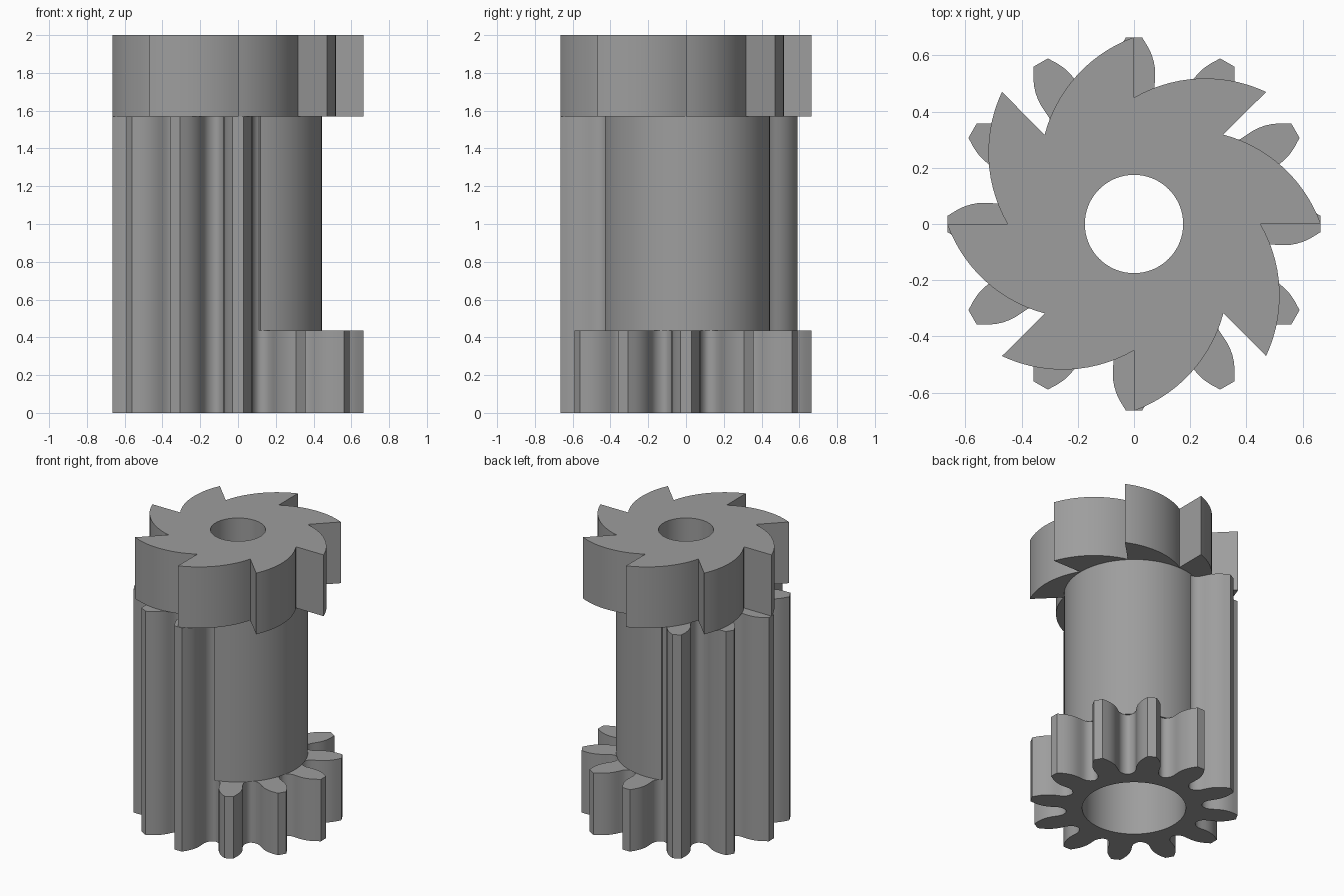
import bpy
import math
from mathutils import Vector, Matrix

if "Cube" in bpy.data.objects:
    bpy.data.objects.remove(bpy.data.objects["Cube"])

GEAR_TOP, BODY_TOP, TOP = 0.435, 1.57, 2.0
SHAFT_R = 0.445

steel = bpy.data.materials.new("grey steel")
steel.diffuse_color = (0.34, 0.34, 0.34, 1)
steel.use_nodes = True
steel.node_tree.nodes["Principled BSDF"].inputs["Base Color"].default_value = steel.diffuse_color


def circle(r, n=96):
    return [(r * math.cos(2 * math.pi * i / n), r * math.sin(2 * math.pi * i / n)) for i in range(n)]


def plate(name, outline, bore, z0, z1):
    """Extrude an outline with a round bore between two heights."""
    curve = bpy.data.curves.new(name, 'CURVE')
    curve.dimensions = '2D'
    curve.fill_mode = 'BOTH'
    curve.extrude = (z1 - z0) / 2
    for pts in (outline, circle(bore)):
        s = curve.splines.new('POLY')
        s.points.add(len(pts) - 1)
        for p, (x, y) in zip(s.points, pts):
            p.co = (x, y, 0, 1)
        s.use_cyclic_u = True
    ob = bpy.data.objects.new(name, curve)
    bpy.context.collection.objects.link(ob)
    bpy.ops.object.select_all(action='DESELECT')
    ob.select_set(True)
    bpy.context.view_layer.objects.active = ob
    bpy.ops.object.convert(target='MESH')
    ob = bpy.context.object
    ob.name = name
    # weld caps to walls and bake the height
    ob.data.transform(Matrix.Translation((0, 0, (z0 + z1) / 2)))
    bpy.ops.object.mode_set(mode='EDIT')
    bpy.ops.mesh.select_all(action='SELECT')
    bpy.ops.mesh.remove_doubles(threshold=0.0002)
    bpy.ops.mesh.normals_make_consistent(inside=False)
    bpy.ops.object.mode_set(mode='OBJECT')
    ob.data.materials.clear()
    ob.data.materials.append(steel)
    bpy.ops.object.shade_smooth_by_angle(angle=math.radians(28))
    return ob


# Half of one gear tooth: (distance from axis, half width), root to tip
HALF = [(0.418, 0.112), (0.424, 0.100), (0.436, 0.088), (0.454, 0.077), (0.478, 0.0725),
        (0.505, 0.074), (0.53, 0.0755), (0.555, 0.0745), (0.58, 0.070),
        (0.605, 0.062), (0.63, 0.050), (0.664, 0.029)]


def gear_outline(toothed):
    pts = []
    for k in range(12):
        a = math.radians(30 * k)
        if toothed(30 * k):
            tooth = [(u, -w) for u, w in HALF] + [(u, w) for u, w in reversed(HALF)]
            pts += [(u * math.cos(a) - v * math.sin(a), u * math.sin(a) + v * math.cos(a)) for u, v in tooth]
        else:
            for i in range(9):
                b = a + math.radians(-14.5 + 29 * i / 8)
                pts.append((SHAFT_R * math.cos(b), SHAFT_R * math.sin(b)))
    return pts


def ratchet_outline(teeth=8, tip=0.665, root=0.45, bulge=0.058, steps=14):
    """Radial tooth faces joined by bulging arcs."""
    pts = []
    step = 2 * math.pi / teeth
    for k in range(teeth):
        a = k * step
        p = Vector((math.cos(a), math.sin(a))) * tip
        q = Vector((math.cos(a + step), math.sin(a + step))) * root
        half = (q - p).length / 2
        radius = (half ** 2 + bulge ** 2) / (2 * bulge)
        along = (q - p).normalized()
        out = Vector((along.y, -along.x))
        centre = (p + q) / 2 + out * (bulge - radius)
        sweep = math.asin(half / radius)
        for i in range(steps + 1):
            t = -sweep + 2 * sweep * i / steps
            pts.append(tuple(centre + radius * (along * math.sin(t) + out * math.cos(t))))
    return pts


# Full pinion at the bottom
plate("pinion_gear", gear_outline(lambda d: True), 0.33, 0, GEAR_TOP)
# Shaft with half of the teeth running full height
plate("toothed_shaft", gear_outline(lambda d: 120 <= d <= 270), 0.33, GEAR_TOP, BODY_TOP)
# Saw-toothed ratchet wheel on top
plate("ratchet_wheel", ratchet_outline(), 0.175, BODY_TOP, TOP)
